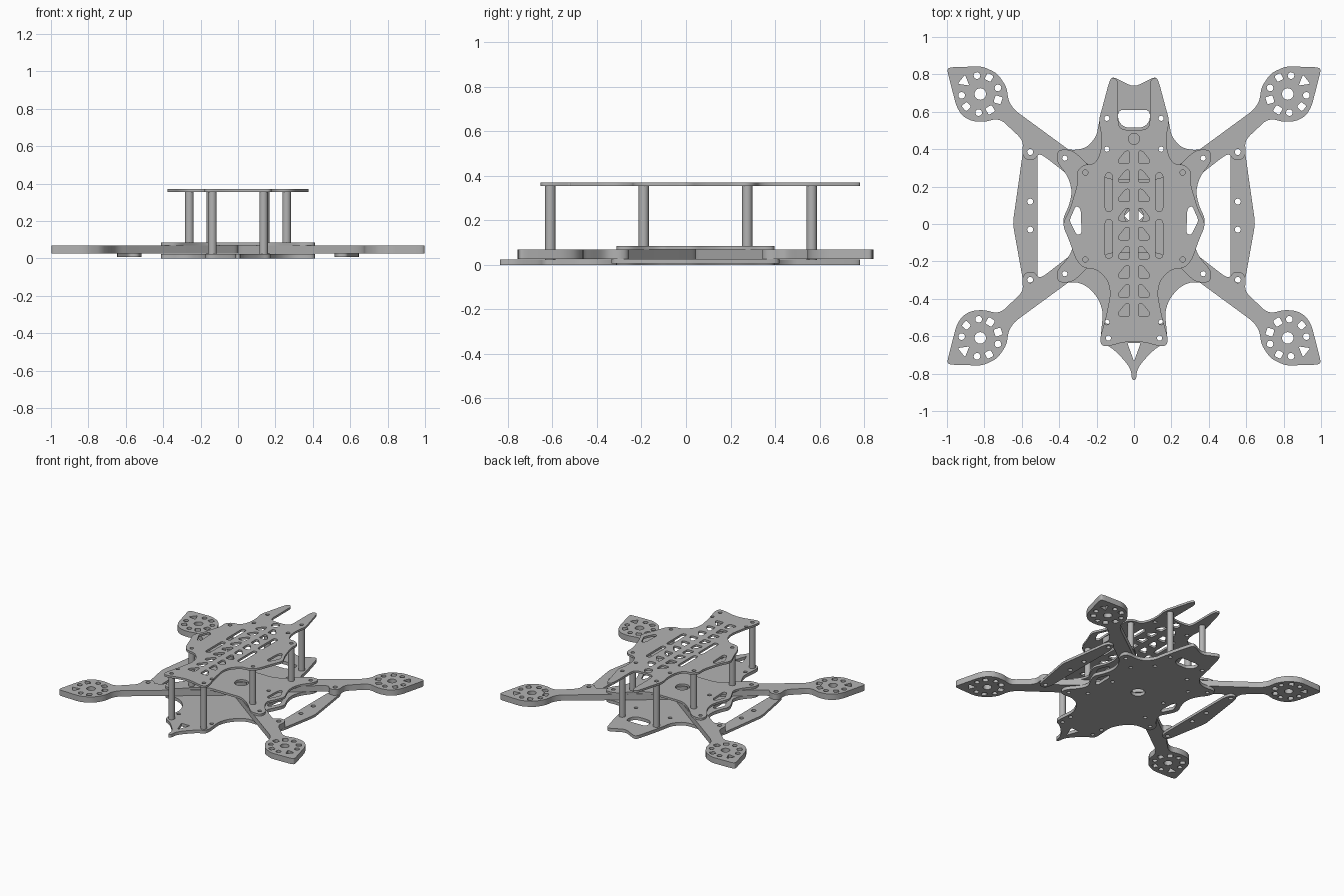
import bpy, bmesh, math
from mathutils import Vector

cube = bpy.data.objects.get("Cube")
if cube:
    bpy.data.objects.remove(cube, do_unlink=True)

grey = bpy.data.materials.new("plain_grey")
grey.use_nodes = True
COLOR = (0.45, 0.45, 0.45, 1)
grey.diffuse_color = COLOR
grey.node_tree.nodes["Principled BSDF"].inputs["Base Color"].default_value = COLOR

MID_Y = 0.043  # line about which the front and back arms mirror


def rounded(points, r):
    """Replace every corner by a short quadratic arc."""
    pts = [Vector(p) for p in points]
    out = []
    for i, p in enumerate(pts):
        a, b = pts[i - 1] - p, pts[(i + 1) % len(pts)] - p
        start = p + a.normalized() * min(r, a.length * 0.45)
        end = p + b.normalized() * min(r, b.length * 0.45)
        for t in (0, 0.25, 0.5, 0.75, 1):
            out.append(start * (1 - t) ** 2 + p * 2 * t * (1 - t) + end * t ** 2)
    return out


def circle(x, y, r, n=16):
    return [Vector((x + r * math.cos(math.tau * k / n),
                    y + r * math.sin(math.tau * k / n))) for k in range(n)]


def flip(points, sx=1, front=False):
    return [Vector((sx * p[0], 2 * MID_Y - p[1] if front else p[1])) for p in points]


def both(loop):
    return [loop, flip(loop, -1)]


def symmetric(half):
    """Close a right-hand half outline; points on x = 0 are not doubled."""
    return half + [(-x, y) for x, y in reversed(half) if x > 0]


def slot(x, y, width, length):
    w, h = width / 2, length / 2
    return rounded([(x - w, y - h), (x + w, y - h), (x + w, y + h), (x - w, y + h)], w)


def plate(name, loops, z0, z1):
    """Extrude a filled outline, loops[0], with the other loops as holes."""
    curve = bpy.data.curves.new(name, 'CURVE')
    curve.dimensions = '2D'
    curve.fill_mode = 'BOTH'
    curve.extrude = (z1 - z0) / 2
    for loop in loops:
        s = curve.splines.new('POLY')
        s.points.add(len(loop) - 1)
        for pt, p in zip(s.points, loop):
            pt.co = (p[0], p[1], 0, 1)
        s.use_cyclic_u = True
    temp = bpy.data.objects.new(name + "_profile", curve)
    bpy.context.collection.objects.link(temp)
    dg = bpy.context.evaluated_depsgraph_get()
    mesh = bpy.data.meshes.new_from_object(temp.evaluated_get(dg))
    bpy.data.objects.remove(temp, do_unlink=True)
    bm = bmesh.new()
    bm.from_mesh(mesh)
    bmesh.ops.remove_doubles(bm, verts=bm.verts, dist=0.0002)
    bmesh.ops.translate(bm, verts=bm.verts, vec=(0, 0, (z0 + z1) / 2))
    bmesh.ops.recalc_face_normals(bm, faces=bm.faces)
    bm.to_mesh(mesh)
    bm.free()
    mesh.materials.clear()
    mesh.materials.append(grey)
    obj = bpy.data.objects.new(name, mesh)
    bpy.context.collection.objects.link(obj)
    bpy.ops.object.select_all(action='DESELECT')
    obj.select_set(True)
    bpy.context.view_layer.objects.active = obj
    bpy.ops.object.shade_smooth_by_angle(angle=math.radians(35))


def bolt_holes(*centres):
    return [h for x, y in centres for h in both(circle(x, y, 0.014, 12))]


# Shared features
inner_posts = [(0.26, 0.275), (0.26, -0.19)]
back_post, front_post = (0.145, 0.565), (0.137, -0.61)
arm_bolts = [(0.37, 0.352), (0.37, -0.266)]
side_window = rounded([(0.31, 0.10), (0.285, 0.08), (0.28, -0.05), (0.305, -0.06),
                       (0.345, 0.02)], 0.015)
side = [(0.41, 0.392), (0.415, 0.335), (0.35, 0.25), (0.33, 0.17), (0.35, 0.09),
        (0.385, 0.02), (0.35, -0.06), (0.32, -0.11), (0.35, -0.18), (0.415, -0.25),
        (0.41, -0.307)]

# Bottom plate
bottom = [(0, 0.73), (0.085, 0.775), (0.115, 0.785), (0.13, 0.77), (0.17, 0.62),
          (0.19, 0.53), (0.2, 0.47), (0.25, 0.41), (0.31, 0.395), (0.37, 0.40)] + side + [
          (0.37, -0.315), (0.3, -0.31), (0.24, -0.34), (0.19, -0.40), (0.165, -0.47),
          (0.178, -0.6), (0.168, -0.64), (0.12, -0.66), (0.05, -0.73), (0.015, -0.78),
          (0.012, -0.835)]
back_window = rounded([(-0.085, 0.61), (0.085, 0.61), (0.085, 0.55), (0.05, 0.515),
                       (-0.05, 0.515), (-0.085, 0.55)], 0.03)
nose_window = rounded([(-0.036, -0.635), (0.036, -0.635), (0, -0.735)], 0.01)
plate("bottom_plate", [rounded(symmetric(bottom), 0.04), back_window, nose_window,
      circle(0, MID_Y, 0.05)] + both(side_window)
      + bolt_holes(back_post, front_post, (0.23, MID_Y), (0.145, 0.4), (0.14, -0.52),
                   *inner_posts, *arm_bolts), 0, 0.024)

# Middle plate
middle = [(0, 0.24), (0.14, 0.24), (0.22, 0.29), (0.32, 0.39), (0.37, 0.40)] + side + [
          (0.37, -0.315), (0.32, -0.305), (0.22, -0.205), (0.14, -0.155), (0, -0.155)]
plate("middle_plate", [rounded(symmetric(middle), 0.04), circle(0, MID_Y, 0.05)]
      + both(side_window) + bolt_holes((0.23, MID_Y), *inner_posts, *arm_bolts), 0.07, 0.086)

# Top plate with two rear prongs
top = [(0, 0.5), (0.065, 0.505), (0.085, 0.53), (0.085, 0.77), (0.115, 0.785),
       (0.13, 0.77), (0.17, 0.62), (0.19, 0.55), (0.172, 0.47), (0.178, 0.38),
       (0.21, 0.32), (0.27, 0.318), (0.308, 0.28), (0.30, 0.22), (0.345, 0.07),
       (0.385, 0), (0.345, -0.09), (0.312, -0.19), (0.27, -0.237), (0.2, -0.24),
       (0.14, -0.3), (0.125, -0.37), (0.15, -0.5), (0.182, -0.61), (0.175, -0.65),
       (0.14, -0.655), (0.07, -0.635), (0, -0.625)]
top_holes = [circle(0, 0.455, 0.03)] + both(side_window)
for row in range(9):
    y = 0.355 - row * 0.102
    top_holes += both(rounded([(0.024, y + 0.035), (0.045, y + 0.035), (0.085, y - 0.015),
                               (0.08, y - 0.032), (0.024, y - 0.032)], 0.012))
for y in (0.17, -0.08):
    top_holes += both(slot(0.135, y, 0.038, 0.205))
top_holes += bolt_holes(back_post, front_post, (0.145, 0.4), (0.145, -0.525), *inner_posts)
plate("top_plate", [rounded(symmetric(top), 0.04)] + top_holes, 0.354, 0.37)

# Arms, each with a pierced motor mount
arm = [(0, 0.137), (0, 0.1), (0.05, MID_Y), (0.073, MID_Y), (0.289, 0.214), (0.48, 0.362),
       (0.51, 0.375), (0.53, 0.343), (0.58, 0.343), (0.6, 0.38), (0.592, 0.43),
       (0.61, 0.465), (0.66, 0.51), (0.70, 0.55), (0.74, 0.562), (0.80, 0.545),
       (0.87, 0.55), (0.92, 0.58), (0.95, 0.63), (1.0, 0.825), (0.985, 0.838),
       (0.81, 0.843), (0.73, 0.805), (0.68, 0.73), (0.672, 0.66), (0.64, 0.61),
       (0.353, 0.40)]
mx, my = 0.822, 0.695
axis = math.radians(38)
arm_loops = [rounded(arm, 0.03), circle(mx, my, 0.031), circle(0.555, 0.385, 0.016),
             circle(*arm_bolts[0], 0.014)]


def mount_hole(degrees, dist, size, sides):
    a = axis + math.radians(degrees)
    c = Vector((mx + dist * math.cos(a), my + dist * math.sin(a)))
    ring = [c + Vector((math.cos(a + math.tau * (k + 0.5) / sides),
                        math.sin(a + math.tau * (k + 0.5) / sides))) * size
            for k in range(sides)]
    return ring if sides > 4 else rounded(ring, 0.008)


arm_loops.append(mount_hole(0, 0.11, 0.036, 3))
for sign in (1, -1):
    for degrees, size, sides in ((42, 0.018, 12), (80, 0.026, 4), (123, 0.018, 12),
                                 (160, 0.028, 4)):
        arm_loops.append(mount_hole(sign * degrees, 0.1, size, sides))

bar = [(0.515, 0.36), (0.53, 0.42), (0.58, 0.42), (0.594, 0.385), (0.648, MID_Y - 0.04),
       (0.594, -0.3), (0.58, -0.335), (0.53, -0.335), (0.515, -0.275)]
for sx, label in ((1, "left"), (-1, "right")):
    for front in (False, True):
        end = "front" if front else "back"
        plate(f"{end}_{label}_arm", [flip(l, sx, front) for l in arm_loops], 0.026, 0.07)
    # Side brace under the arms
    loops = [rounded(bar, 0.03)] + [circle(0.555, y, 0.016)
                                    for y in (0.385, 0.12, -0.03, -0.298)]
    plate(f"{label}_side_brace", [flip(l, sx) for l in loops], 0.007, 0.026)
    # Hollow standoffs
    for name, (x, y), z in (("back", back_post, 0.024), ("front", front_post, 0.024),
                            ("rear_inner", inner_posts[0], 0.086),
                            ("fore_inner", inner_posts[1], 0.086)):
        plate(f"{name}_{label}_standoff",
              [circle(sx * x, y, 0.023, 24), circle(sx * x, y, 0.014, 12)], z, 0.354)
